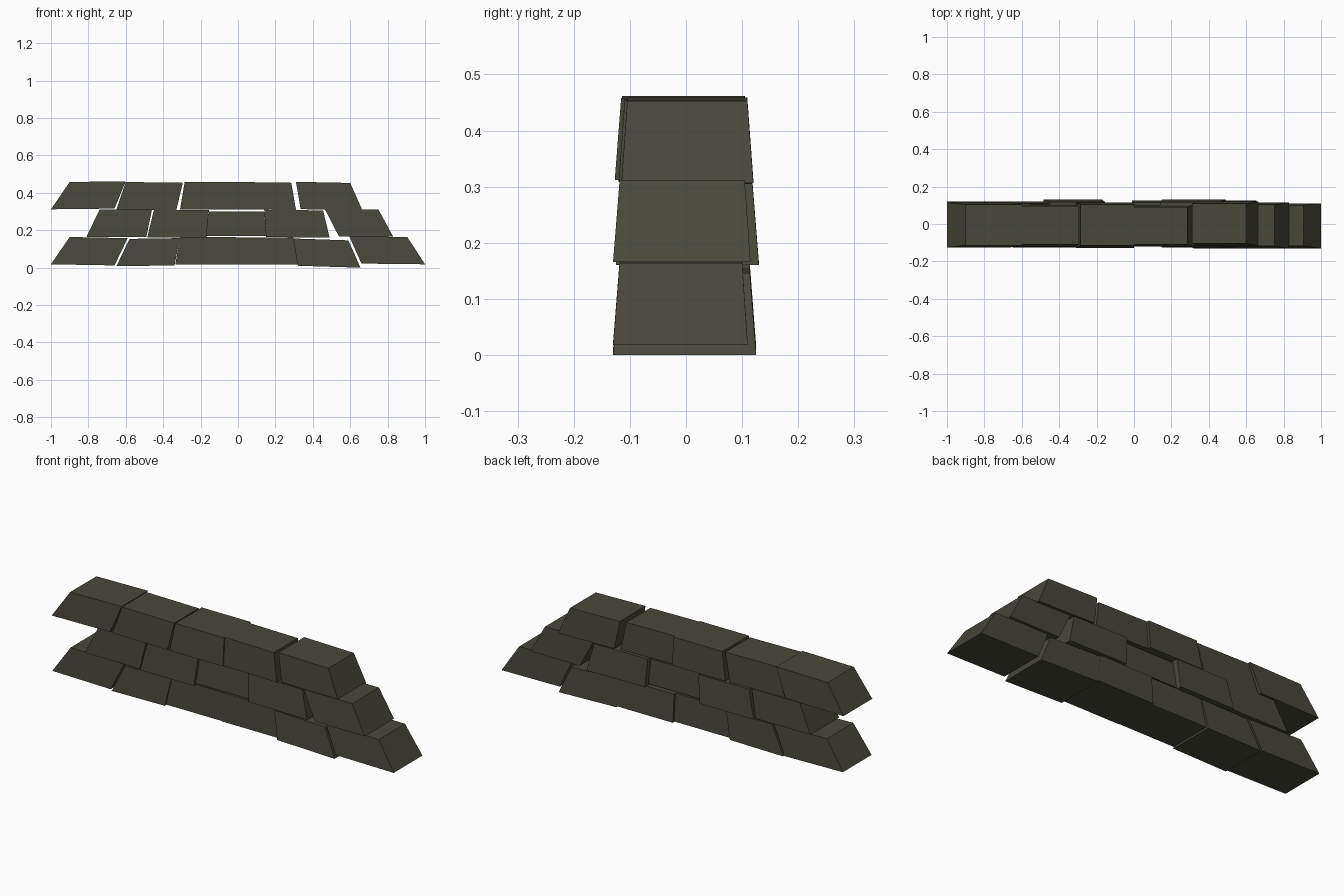
import bpy
import bmesh

cube = bpy.data.objects.get("Cube")
if cube:
    bpy.data.objects.remove(cube, do_unlink=True)

# One dark olive stone colour
stone = bpy.data.materials.new("dark olive stone")
stone.use_nodes = True
colour = (0.066, 0.063, 0.044, 1)
stone.diffuse_color = colour
bsdf = stone.node_tree.nodes["Principled BSDF"]
bsdf.inputs["Base Color"].default_value = colour
bsdf.inputs["Roughness"].default_value = 0.9


def add_brick(name, bottom, top, front, back, low, high, tilt):
    """Tapered block: wider at the base, its right end raised by tilt."""
    bm = bmesh.new()
    bmesh.ops.create_cube(bm, size=2)
    for v in bm.verts:
        is_left, is_back, is_top = v.co.x > 0, v.co.y > 0, v.co.z > 0
        v.co.x = (top if is_top else bottom)[is_left]
        y = back if is_back else front
        v.co.y = y * (0.91 if is_top else 1)
        v.co.z = (high if is_top else low) + (tilt if is_left else 0)
    mesh = bpy.data.meshes.new(name)
    bm.to_mesh(mesh)
    bm.free()
    mesh.materials.append(stone)
    brick = bpy.data.objects.new(name, mesh)
    bpy.context.collection.objects.link(brick)


# Each brick: base start/end, top start/end, front, back, base height, tilt
bottom_course = [
    (-1, -.66, -.9, -.59, -.12, .12, .018, -.006),
    (-.65, -.34, -.58, -.31, -.125, .12, .008, .004),
    (-.335, -.01, -.31, -.01, -.12, .112, .018, 0),
    (-.01, .32, -.01, .295, -.12, .125, .016, 0),
    (.32, .655, .295, .59, -.13, .125, .01, -.01),
    (.66, 1, .595, .905, -.13, .11, .022, -.004),
]
middle_course = [
    (-.81, -.49, -.74, -.46, -.12, .12, .165, 0),
    (-.485, -.17, -.45, -.155, -.125, .13, .162, 0),
    (-.17, .15, -.155, .14, -.11, .1, .17, 0),
    (.15, .49, .14, .455, -.125, .13, .164, -.004),
    (.54, .83, .465, .75, -.13, .115, .166, 0),
]
top_course = [
    (-1, -.66, -.9, -.6, -.125, .115, .312, .004),
    (-.65, -.33, -.6, -.295, -.12, .105, .312, -.004),
    (-.31, 0, -.285, 0, -.127, .115, .312, 0),
    (0, .31, 0, .285, -.12, .1, .312, -.004),
    (.335, .665, .31, .6, -.115, .12, .313, -.006),
]

# Lay the three courses
courses = {"bottom": bottom_course, "middle": middle_course, "top": top_course}
for level, bricks in courses.items():
    for i, (b0, b1, t0, t1, front, back, low, tilt) in enumerate(bricks):
        height = .13 if level == "middle" and i == 2 else .146
        add_brick(f"{level}_brick_{i + 1}", (b0, b1), (t0, t1),
                  front, back, low, low + height, tilt)
